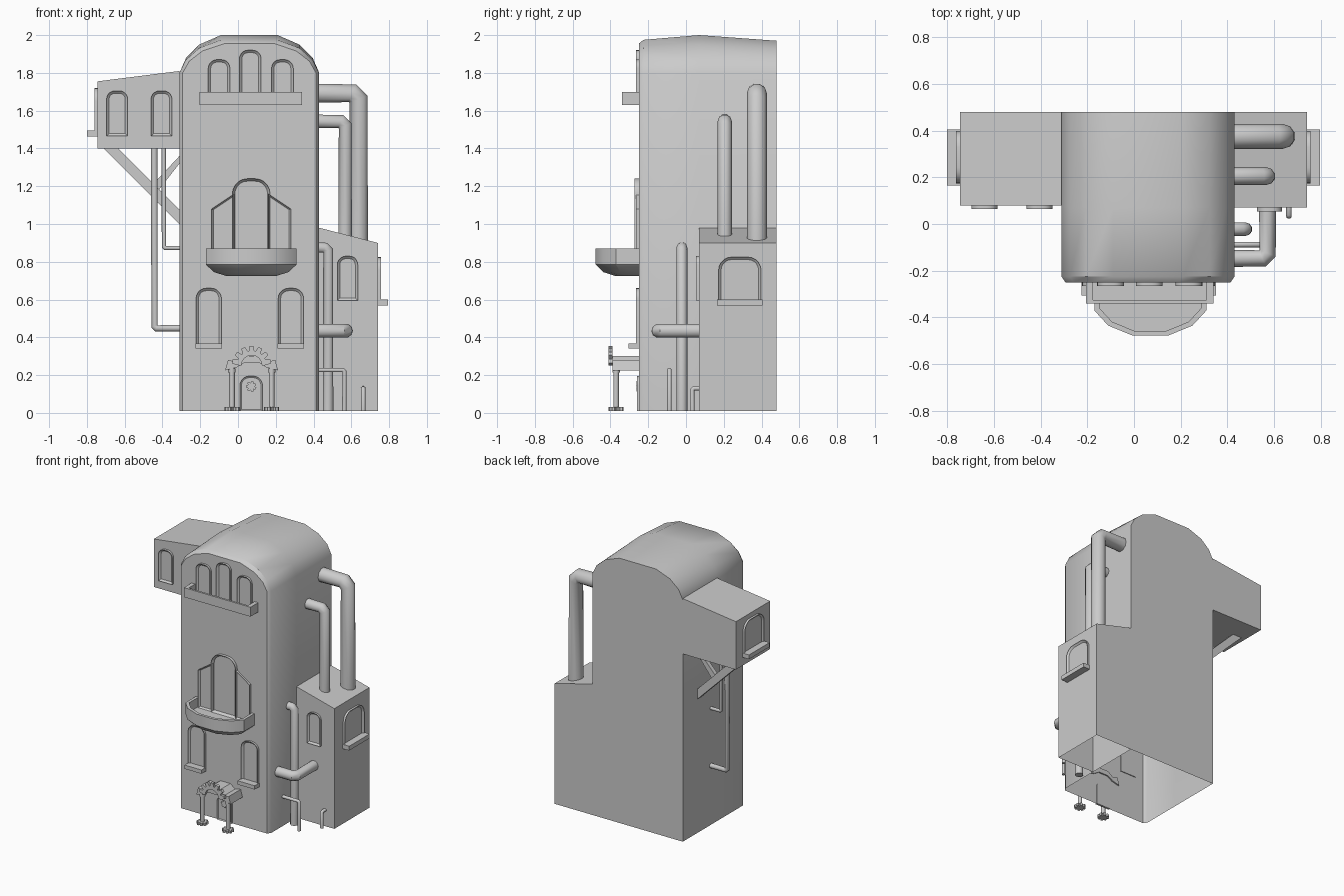
import bpy, bmesh
from math import sin, cos, pi, radians
from mathutils import Vector

cube = bpy.data.objects.get("Cube")
if cube:
    bpy.data.objects.remove(cube, do_unlink=True)

grey = bpy.data.materials.new("plain grey")
grey.use_nodes = True
grey.diffuse_color = (0.6, 0.6, 0.6, 1)
grey.node_tree.nodes["Principled BSDF"].inputs["Base Color"].default_value = (0.6, 0.6, 0.6, 1)


def finish(name, bm, smooth=35):
    bmesh.ops.recalc_face_normals(bm, faces=bm.faces)
    mesh = bpy.data.meshes.new(name)
    bm.to_mesh(mesh)
    bm.free()
    ob = bpy.data.objects.new(name, mesh)
    bpy.context.collection.objects.link(ob)
    shade(ob, smooth)
    return ob


def shade(ob, angle=35):
    if not ob.data.materials:
        ob.data.materials.append(grey)
    bpy.ops.object.select_all(action='DESELECT')
    bpy.context.view_layer.objects.active = ob
    ob.select_set(True)
    bpy.ops.object.shade_smooth_by_angle(angle=radians(angle))


def loft(name, rings, closed=True, cap_ends=True, smooth=35):
    """Skin a list of rings; an open ring leaves the underside empty."""
    bm = bmesh.new()
    rows = [[bm.verts.new(p) for p in ring] for ring in rings]
    n = len(rows[0])
    for a, b in zip(rows, rows[1:]):
        for i in range(n if closed else n - 1):
            j = (i + 1) % n
            bm.faces.new((a[i], a[j], b[j], b[i]))
    if cap_ends:
        bm.faces.new(rows[0])
        bm.faces.new(rows[-1])
    return finish(name, bm, smooth)


AXES = {'x': lambda u, v, w: (w, u, v),
        'y': lambda u, v, w: (u, w, v),
        'z': lambda u, v, w: (u, v, w)}


def prism(name, pts, start, end, axis='y', closed=True):
    return loft(name, [[AXES[axis](u, v, w) for u, v in pts] for w in (start, end)], closed)


def box(name, x0, x1, y0, y1, z0, z1):
    return prism(name, [(x0, z0), (x0, z1), (x1, z1), (x1, z0)], y0, y1)


def arch(centre, width, bottom, top, radius, steps=5):
    """Outline with rounded upper corners."""
    h = width / 2
    pts = [(centre - h, bottom)]
    for sign, first in ((-1, pi), (1, pi / 2)):
        for i in range(steps + 1):
            a = first - i * pi / 2 / steps
            pts.append((centre + sign * (h - radius) + radius * cos(a),
                        top - radius + radius * sin(a)))
    return pts + [(centre + h, bottom)]


def window(name, pts, wall, axis='y', out=-1, depth=0.016, rim=0.013):
    """Raised frame with a recessed pane."""
    bm = bmesh.new()
    put = AXES[axis]
    back = bm.faces.new([bm.verts.new(put(u, v, wall - out * 0.006)) for u, v in pts])
    step = Vector(put(0, 0, out))
    ext = bmesh.ops.extrude_face_region(bm, geom=[back])
    face = [f for f in ext['geom'] if isinstance(f, bmesh.types.BMFace)][0]
    bmesh.ops.translate(bm, verts=face.verts[:], vec=step * (depth + 0.006))
    bm.normal_update()
    bmesh.ops.inset_region(bm, faces=[face], thickness=rim, use_even_offset=True)
    bmesh.ops.translate(bm, verts=face.verts[:], vec=-step * (depth - 0.004))
    finish(name, bm, 25)


def pipe(name, points, radius):
    """Round pipe along a path with cut elbows."""
    path = [Vector(p) for p in points]
    out = [path[0]]
    for a, p, b in zip(path, path[1:], path[2:]):
        out += [p + (a - p).normalized() * radius * 0.6, p + (b - p).normalized() * radius * 0.6]
    out.append(path[-1])
    curve = bpy.data.curves.new(name, 'CURVE')
    curve.dimensions = '3D'
    curve.bevel_depth = radius
    curve.bevel_resolution = 3
    curve.use_fill_caps = True
    spline = curve.splines.new('POLY')
    spline.points.add(len(out) - 1)
    for sp, p in zip(spline.points, out):
        sp.co = (*p, 1)
    ob = bpy.data.objects.new(name, curve)
    bpy.context.collection.objects.link(ob)
    bpy.ops.object.select_all(action='DESELECT')
    bpy.context.view_layer.objects.active = ob
    ob.select_set(True)
    bpy.ops.object.convert(target='MESH')
    shade(bpy.context.view_layer.objects.active, 40)


def cog(cx, cy, root, tip, teeth, sweep=2 * pi):
    pts = []
    for i in range(teeth):
        for k, r in ((0.1, root), (0.28, tip), (0.72, tip), (0.9, root)):
            a = sweep * (i + k) / teeth
            pts.append((cx + r * cos(a), cy + r * sin(a)))
    return pts


MID = 0.065   # centre line of the facade
WALL = -0.25  # facade plane

# Tower: barrel-roofed shell, open underneath
half = [(0.37, 0.01), (0.37, 1.8), (0.335, 1.88), (0.265, 1.95), (0.15, 2.0)]


def tower_ring(y, inset, top):
    k = (top - 1.8) / 0.2
    side = [(h - inset, z if z <= 1.8 else 1.8 + (z - 1.8) * k) for h, z in half]
    return [(0.06 - h, y, z) for h, z in side] + [(0.06 + h, y, z) for h, z in reversed(side)]


loft("tower", [tower_ring(-0.25, 0.017, 1.955), tower_ring(-0.225, 0, 1.975),
               tower_ring(0.07, 0, 2.0), tower_ring(0.48, 0, 1.97)], closed=False)

# Side rooms
prism("annex", [(0.43, 0.01), (0.43, 0.98), (0.74, 0.9), (0.74, 0.01)], 0.07, 0.48, closed=False)
prism("hanging_room", [(-0.31, 1.4), (-0.31, 1.81), (-0.745, 1.755), (-0.745, 1.4)], 0.08, 0.48)
prism("diagonal_strut", [(-0.71, 1.4), (-0.635, 1.4), (-0.31, 1.075), (-0.31, 1.0)], 0.26, 0.31)
prism("cross_brace", [(-0.45, 1.21), (-0.42, 1.18), (-0.31, 1.32), (-0.31, 1.36)], 0.27, 0.3)

# Upper windows and their parapet
for x, top in ((-0.1, 1.87), (MID, 1.92), (0.235, 1.87)):
    window("upper_window", arch(x, 0.115, 1.64, top, 0.045), WALL)
box("parapet_floor", -0.205, 0.34, -0.34, WALL, 1.63, 1.65)
box("parapet_front", -0.205, 0.34, -0.34, -0.325, 1.65, 1.7)
for x in (-0.205, 0.31):
    box("parapet_side", x, x + 0.03, -0.325, WALL, 1.65, 1.7)

# Central window with sloping side lights
window("central_window", arch(MID + 0.005, 0.2, 0.8, 1.24, 0.08), WALL, depth=0.022)
for s in (-1, 1):
    window("side_light", [(MID + 0.005 + s * u, v) for u, v in
                          ((0.09, 0.8), (0.09, 1.16), (0.21, 1.08), (0.21, 0.8))], WALL, rim=0.009)

# Bowed balcony, hollow on top
bow = [(0.24, 0), (0.24, -0.12), (0.18, -0.185), (0.075, -0.228)]
bow = bow + [(-u, v) for u, v in reversed(bow)]
loft("balcony", [[(0.07 + u * k, WALL + v * k, z) for u, v in bow] for k, z in
                 ((0.55, 0.725), (0.82, 0.745), (1, 0.785), (1, 0.87), (0.91, 0.87), (0.91, 0.8))],
     smooth=28)

# Lower windows with sills
for x in (-0.155, 0.28):
    window("lower_window", arch(x, 0.135, 0.35, 0.66, 0.055), WALL)
    box("lower_sill", x - 0.07, x + 0.07, -0.305, WALL, 0.34, 0.368)

# Side room windows
for x in (-0.64, -0.405):
    window("hanging_room_window", arch(x, 0.112, 1.465, 1.705, 0.045), 0.08)
window("annex_window", arch(0.58, 0.108, 0.595, 0.83, 0.045), 0.07)
for name, wall, out, z in (("annex", 0.74, 1, 0.58), ("hanging_room", -0.745, -1, 1.475)):
    window(name + "_end_window", arch(0.285, 0.225, z, z + 0.245, 0.07), wall, 'x', out)
    edge = sorted((wall, wall + out * 0.055))
    box(name + "_end_sill", *edge, 0.165, 0.405, z - 0.012, z + 0.02)

# Door with a small cog knocker
window("door", arch(0.07, 0.12, 0.01, 0.195, 0.05), WALL, depth=0.01, rim=0.008)
prism("door_knocker", cog(0.07, 0.14, 0.02, 0.028, 7), -0.262, WALL)

# Porch: bent canopy, half cog crest and two posts on cog feet
canopy = [(-0.14, 0.225), (-0.125, 0.28), (-0.08, 0.27), (-0.04, 0.3)]
under = [(-0.04, 0.265), (-0.08, 0.24)]
outline = canopy + [(-u, v) for u, v in reversed(canopy)]
outline += [(-u, v) for u, v in reversed(under)] + under
prism("canopy", [(0.072 + u, v) for u, v in outline], -0.39, -0.24)
crest = cog(0.072, 0.25, 0.08, 0.105, 7, pi)
crest += [(0.072 + 0.055 * cos(pi - pi * i / 8), 0.25 + 0.055 * sin(pi * i / 8)) for i in range(9)]
prism("cog_crest", crest, -0.41, -0.388)
for x in (-0.032, 0.178):
    pipe("porch_post", [(x, -0.37, 0.02), (x, -0.37, 0.255)], 0.015)
    prism("post_foot", cog(x, -0.37, 0.028, 0.04, 8), 0.01, 0.03, 'z')
    prism("post_cap", cog(x, -0.37, 0.02, 0.02, 4), 0.215, 0.235, 'z')

# Right-hand pipework
pipe("large_pipe", [(0.41, 0.375, 1.692), (0.638, 0.375, 1.692), (0.638, 0.375, 0.9)], 0.053)
pipe("medium_pipe", [(0.41, 0.205, 1.543), (0.567, 0.205, 1.543), (0.567, 0.205, 0.92)], 0.038)
pipe("drain_pipe", [(0.41, -0.022, 0.875), (0.477, -0.022, 0.875), (0.477, -0.022, 0.01)], 0.029)
pipe("elbow_pipe", [(0.41, -0.147, 0.435), (0.572, -0.147, 0.435), (0.572, 0.08, 0.435)], 0.037)
pipe("thin_pipe", [(0.41, -0.088, 0.227), (0.563, -0.088, 0.227), (0.563, -0.088, 0.01)], 0.012)
pipe("short_pipe", [(0.663, 0.08, 0.13), (0.663, 0.034, 0.13), (0.663, 0.034, 0.01)], 0.012)

# Left-hand pipes below the hanging room
pipe("long_waste_pipe", [(-0.3, 0.15, 0.448), (-0.443, 0.15, 0.448), (-0.443, 0.15, 1.41)], 0.018)
pipe("short_waste_pipe", [(-0.3, 0.15, 0.873), (-0.393, 0.15, 0.873), (-0.393, 0.15, 1.41)], 0.012)
